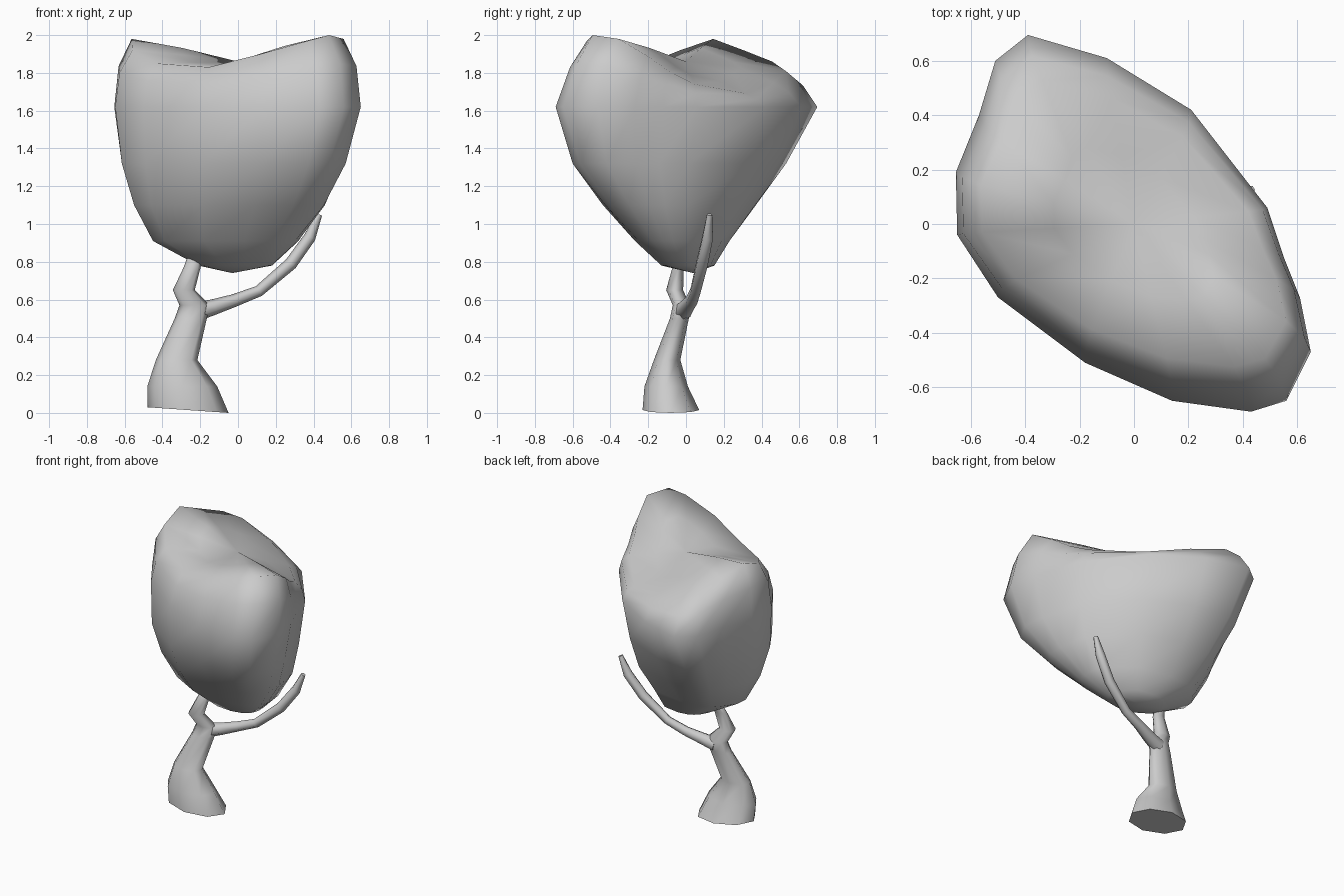
import bpy
import math
from mathutils import Vector

if "Cube" in bpy.data.objects:
    bpy.data.objects.remove(bpy.data.objects["Cube"])


def loft(name, rings, start=None, end=None):
    """Join rings of equal length into a closed mesh; optional end points."""
    n = len(rings[0])
    verts = [v for r in rings for v in r]
    faces = [(k * n + i, k * n + (i + 1) % n, (k + 1) * n + (i + 1) % n, (k + 1) * n + i)
             for k in range(len(rings) - 1) for i in range(n)]
    last = (len(rings) - 1) * n
    if start:
        verts.append(start)
        faces += [(len(verts) - 1, (i + 1) % n, i) for i in range(n)]
    else:
        faces.append(tuple(reversed(range(n))))
    if end:
        verts.append(end)
        faces += [(len(verts) - 1, last + i, last + (i + 1) % n) for i in range(n)]
    else:
        faces.append(tuple(last + i for i in range(n)))
    mesh = bpy.data.meshes.new(name)
    mesh.from_pydata([tuple(v) for v in verts], [], faces)
    obj = bpy.data.objects.new(name, mesh)
    bpy.context.collection.objects.link(obj)
    bpy.ops.object.select_all(action='DESELECT')
    obj.select_set(True)
    bpy.context.view_layer.objects.active = obj
    bpy.ops.object.shade_smooth_by_angle(angle=math.radians(75))
    return obj


# Crown: diagonal oval outline (counter-clockwise) with the rim height at each point
outline = [(-.39, .695, 1.81), (-.51, .60, 1.86), (-.57, .40, 1.92), (-.655, .19, 1.98),
           (-.65, -.04, 1.92), (-.50, -.27, 1.85), (-.18, -.51, 1.83), (.14, -.65, 1.90),
           (.43, -.69, 1.97), (.56, -.65, 2.0), (.65, -.47, 1.98), (.61, -.27, 1.89),
           (.55, -.12, 1.81), (.49, .06, 1.74), (.21, .42, 1.69), (-.10, .61, 1.75)]


def section(z, x0, x1, y0, y1, roundness):
    """Outline blended towards an ellipse and fitted to the given extents."""
    pts = []
    for x, y, _ in outline:
        u = Vector((x / .65, y / .695))
        pts.append(u.lerp(u.normalized(), roundness))
    ax, bx = min(p.x for p in pts), max(p.x for p in pts)
    ay, by = min(p.y for p in pts), max(p.y for p in pts)
    return [(x0 + (p.x - ax) / (bx - ax) * (x1 - x0),
             y0 + (p.y - ay) / (by - ay) * (y1 - y0), z) for p in pts]


crown_rings = [section(*s) for s in [
    (.78, -.21, .18, -.13, .15, .8),
    (.91, -.45, .32, -.27, .23, .65),
    (1.10, -.55, .46, -.44, .37, .45),
    (1.32, -.615, .57, -.60, .53, .2),
    (1.62, -.655, .65, -.69, .695, 0)]]
# Shoulder, rim and gently saddled top
crown_rings.append([(x * .965, y * .89, 1.62 + (z - 1.62) * .6) for x, y, z in outline])
crown_rings.append([(x * .86, y * .76, z) for x, y, z in outline])
crown_rings.append([(x * .45, y * .41, 1.86 + (z - 1.86) * .6) for x, y, z in outline])
loft("crown", crown_rings, start=(-.03, .04, .74), end=(0, 0, 1.86))

# Trunk: flared base, fork bulge and stem into the crown (z, x, y, rx, ry)
trunk = [(.015, -.265, -.08, .215, .15), (.14, -.295, -.105, .185, .115),
         (.28, -.325, -.10, .11, .07), (.50, -.25, -.035, .085, .05),
         (.57, -.23, -.025, .08, .045), (.65, -.287, -.06, .058, .045),
         (.77, -.243, -.042, .045, .03), (.86, -.22, .0, .035, .03)]
trunk_rings = []
for k, (z, x, y, rx, ry) in enumerate(trunk):
    ring = []
    for i in range(8):
        a = math.tau * i / 8
        tilt = -.015 * math.cos(a) if k == 0 else 0
        ring.append((x + rx * math.cos(a), y + ry * math.sin(a), z + tilt))
    trunk_rings.append(ring)
loft("trunk", trunk_rings)

# Side branch: tapering tube along a curved path (x, y, z, radius)
path = [(-.22, -.02, .535, .05), (-.13, .0, .56, .042), (-.02, .03, .595, .034),
        (.11, .05, .645, .03), (.28, .085, .79, .034), (.38, .115, .93, .032),
        (.43, .125, 1.05, .016)]
points = [Vector(p[:3]) for p in path]
branch_rings = []
for k, p in enumerate(points):
    t = (points[min(k + 1, len(path) - 1)] - points[max(k - 1, 0)]).normalized()
    side = t.cross(Vector((0, 1, 0))).normalized()
    other = t.cross(side)
    r = path[k][3]
    branch_rings.append([p + side * r * math.cos(math.tau * i / 6)
                         + other * r * math.sin(math.tau * i / 6) for i in range(6)])
loft("side_branch", branch_rings)
